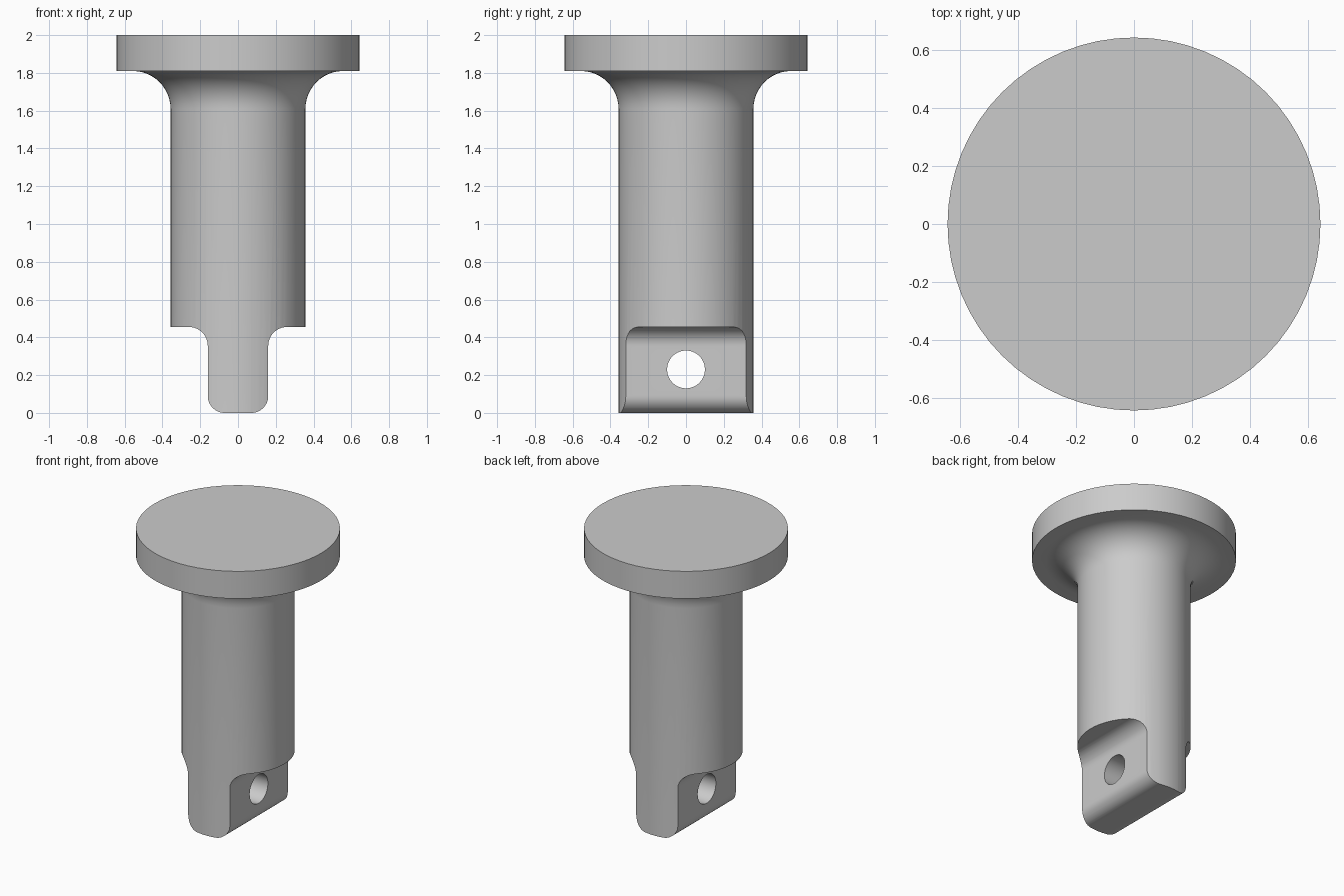
import bpy, bmesh
from math import sin, cos, pi, radians
from mathutils import Vector

if "Cube" in bpy.data.objects:
    bpy.data.objects.remove(bpy.data.objects["Cube"], do_unlink=True)

STEEL = (0.6, 0.6, 0.6, 1)
steel = bpy.data.materials.new("plain grey steel")
steel.use_nodes = True
steel.diffuse_color = STEEL
steel.node_tree.nodes["Principled BSDF"].inputs["Base Color"].default_value = STEEL


def arc(cx, cz, r, start, end, steps=12):
    """Points on a circular arc, angles in degrees."""
    angles = [radians(start + (end - start) * i / steps) for i in range(steps + 1)]
    return [(cx + r * cos(a), cz + r * sin(a)) for a in angles]


def make_object(name, bm):
    bmesh.ops.recalc_face_normals(bm, faces=bm.faces)
    mesh = bpy.data.meshes.new(name)
    bm.to_mesh(mesh)
    bm.free()
    mesh.materials.append(steel)
    obj = bpy.data.objects.new(name, mesh)
    bpy.context.collection.objects.link(obj)
    return obj


# Pin: shaft, fillet and round head turned from one profile
SHAFT, HEAD, FILLET, UNDERSIDE = 0.357, 0.643, 0.2, 1.81
profile = [(0, -0.1), (SHAFT, -0.1)]
profile += arc(SHAFT + FILLET, UNDERSIDE - FILLET, FILLET, 180, 90)
profile += [(HEAD, UNDERSIDE), (HEAD, 2), (0, 2)]
bm = bmesh.new()
verts = [bm.verts.new((x, 0, z)) for x, z in profile]
edges = [bm.edges.new(pair) for pair in zip(verts, verts[1:])]
bmesh.ops.spin(bm, geom=verts + edges, cent=(0, 0, 0), axis=(0, 0, 1),
               angle=2 * pi, steps=64, use_merge=True)
bmesh.ops.remove_doubles(bm, verts=bm.verts, dist=0.0001)
bmesh.ops.dissolve_limit(bm, angle_limit=radians(0.5), verts=bm.verts, edges=bm.edges)
pin = make_object("clevis_pin", bm)

# Tongue envelope: flat-sided lower end with rounded shoulders and tip
TONGUE, SHOULDER, CURVE, TIP = 0.16, 0.455, 0.1, 0.09
half = arc(TONGUE - TIP, TIP, TIP, -90, 0)
half += arc(TONGUE + CURVE, SHOULDER - CURVE, CURVE, 180, 90)
half += [(0.8, SHOULDER), (0.8, 2.2)]
outline = half + [(-x, z) for x, z in reversed(half)]
bm = bmesh.new()
face = bm.faces.new([bm.verts.new((x, -0.8, z)) for x, z in outline])
moved = bmesh.ops.extrude_face_region(bm, geom=[face])["geom"]
bmesh.ops.translate(bm, vec=Vector((0, 1.6, 0)),
                    verts=[v for v in moved if isinstance(v, bmesh.types.BMVert)])
envelope = make_object("tongue_envelope", bm)

# Cross hole through the tongue
bpy.ops.mesh.primitive_cylinder_add(vertices=48, radius=0.1, depth=1,
                                    location=(0, 0, 0.23), rotation=(0, pi / 2, 0))
drill = bpy.context.object
drill.name = "cross_hole_cutter"
drill.data.materials.append(steel)

# Cut the pin, then remove the helpers
bpy.ops.object.select_all(action='DESELECT')
bpy.context.view_layer.objects.active = pin
pin.select_set(True)
for cutter, operation in ((envelope, 'INTERSECT'), (drill, 'DIFFERENCE')):
    cutter.hide_render = True
    mod = pin.modifiers.new(cutter.name, 'BOOLEAN')
    mod.object, mod.operation, mod.solver = cutter, operation, 'EXACT'
    bpy.ops.object.modifier_apply(modifier=mod.name)
    bpy.data.objects.remove(cutter, do_unlink=True)

bpy.ops.object.shade_smooth_by_angle(angle=radians(30))
